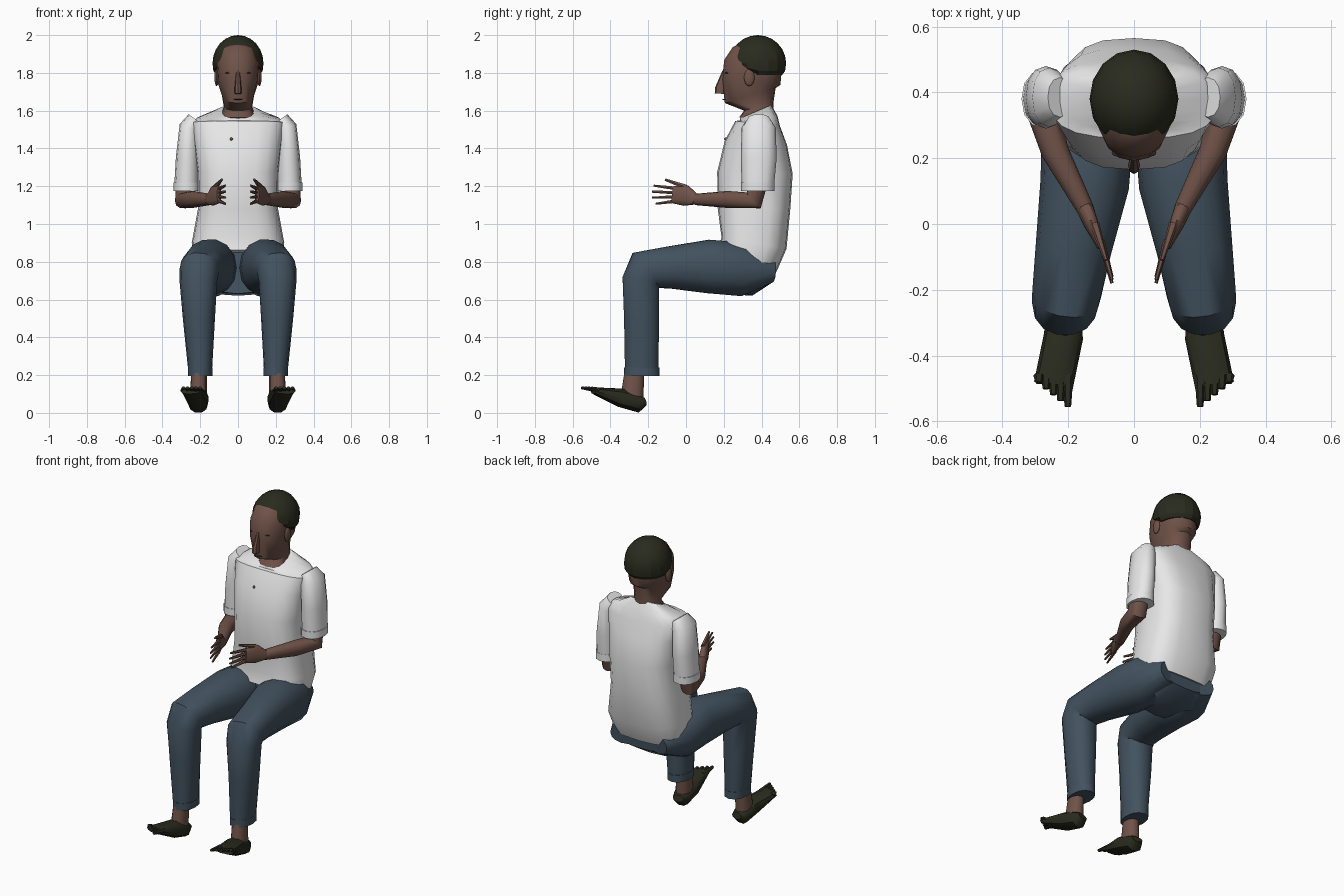
import bpy, bmesh, math
from mathutils import Vector

cube = bpy.data.objects.get("Cube")
if cube:
    bpy.data.objects.remove(cube, do_unlink=True)


def material(name, red, green, blue):
    mat = bpy.data.materials.new(name)
    mat.use_nodes = True
    mat.diffuse_color = (red, green, blue, 1)
    bsdf = mat.node_tree.nodes["Principled BSDF"]
    bsdf.inputs["Base Color"].default_value = mat.diffuse_color
    bsdf.inputs["Roughness"].default_value = 0.9
    return mat


skin = material("brown skin", 0.16, 0.085, 0.065)
cotton = material("white cotton", 0.8, 0.8, 0.8)
denim = material("blue denim", 0.055, 0.085, 0.115)
olive = material("dark olive", 0.023, 0.024, 0.013)
dark = material("dark brown", 0.05, 0.025, 0.02)


def finish(name, bm, mat, degrees=40):
    """Turn a bmesh into a shaded object with one material."""
    bmesh.ops.recalc_face_normals(bm, faces=bm.faces[:])
    mesh = bpy.data.meshes.new(name)
    bm.to_mesh(mesh)
    bm.free()
    mesh.materials.append(mat)
    obj = bpy.data.objects.new(name, mesh)
    bpy.context.collection.objects.link(obj)
    bpy.ops.object.select_all(action="DESELECT")
    obj.select_set(True)
    bpy.context.view_layer.objects.active = obj
    bpy.ops.object.shade_smooth_by_angle(angle=math.radians(degrees))


def soften(value, power):
    """Below a power of one, the circle becomes a rounded box."""
    return math.copysign(abs(value) ** power, value)


def tube(name, mat, joints, sides=12, power=0.9, flip=1):
    """Skin a path of (x, y, z, half width, half depth), each ring square to the path."""
    bm = bmesh.new()
    centres = [Vector(joint[:3]) for joint in joints]
    steps = [(b - a).normalized() for a, b in zip(centres, centres[1:])]
    loops = []
    for i, (centre, joint) in enumerate(zip(centres, joints)):
        along = (steps[max(i - 1, 0)] + steps[min(i, len(steps) - 1)]).normalized()
        across = (Vector((1, 0, 0)) - along * along.x).normalized()
        deep = along.cross(across)
        width, depth = joint[3:]
        loop = []
        for k in range(sides):
            angle = math.tau * k / sides
            point = (centre + across * width * soften(math.cos(angle), power)
                     + deep * depth * soften(math.sin(angle), power))
            loop.append(bm.verts.new((point.x * flip, point.y, point.z)))
        loops.append(loop)
    for low, high in zip(loops, loops[1:]):
        for k in range(sides):
            bm.faces.new((low[k], low[k - 1], high[k - 1], high[k]))
    bm.faces.new(loops[0])
    bm.faces.new(loops[-1])
    finish(name, bm, mat)


def band(name, mat, ring, flip=1):
    """Short hem wrapped around an upright ring."""
    x, y, z, width, depth = ring
    size = (width + 0.004, depth + 0.004)
    tube(name, mat, [(x, y, z + 0.03, *size), (x, y, z - 0.015, *size)], flip=flip)


def ball(name, mat, centre, size, flip=1):
    bm = bmesh.new()
    bmesh.ops.create_uvsphere(bm, u_segments=12, v_segments=8, radius=1)
    for v in bm.verts:
        x, y, z = (c + s * p for c, s, p in zip(centre, size, v.co))
        v.co = (x * flip, y, z)
    finish(name, bm, mat)


# Neck and head, leaning forward at the jaw
tube("head", skin, [
    (0, 0.375, 1.55, 0.1, 0.095),
    (0, 0.385, 1.62, 0.075, 0.08),
    (0, 0.34, 1.68, 0.085, 0.14),
    (0, 0.345, 1.75, 0.108, 0.155),
    (0, 0.355, 1.84, 0.115, 0.155),
    (0, 0.375, 1.91, 0.1, 0.13),
    (0, 0.38, 1.95, 0.07, 0.09)], sides=16)
tube("nose", skin, [
    (0, 0.205, 1.81, 0.01, 0.012),
    (0, 0.18, 1.72, 0.018, 0.026),
    (0, 0.178, 1.69, 0.018, 0.026)], sides=8)
ball("mouth", dark, (0, 0.203, 1.66), (0.025, 0.012, 0.003))

# Hair cap, with its lower edge rising towards the forehead
bm = bmesh.new()
bmesh.ops.create_uvsphere(bm, u_segments=16, v_segments=12, radius=0.15)
for v in bm.verts:
    forward = min(max(-v.co.y / 0.13, 0), 1)
    v.co = (v.co.x * 0.9, v.co.y + 0.38, 1.85 + max(v.co.z, 0.08 * forward - 0.06))
finish("hair", bm, olive, degrees=20)

# Shirt, from the tilted hem up to the sloping shoulders and neckline
tube("shirt_body", cotton, [
    (0, 0.325, 0.805, 0.235, 0.165),
    (0, 0.36, 0.9, 0.245, 0.175),
    (0, 0.36, 1.08, 0.212, 0.192),
    (0, 0.365, 1.27, 0.215, 0.2),
    (0, 0.37, 1.43, 0.235, 0.165),
    (0, 0.38, 1.53, 0.255, 0.12),
    (0, 0.385, 1.56, 0.22, 0.1),
    (0, 0.37, 1.595, 0.1, 0.09)], sides=20, power=0.7)
ball("shirt_button", skin, (-0.035, 0.21, 1.45), (0.008, 0.008, 0.008))

# Seat of the trousers, joining both legs
tube("trouser_seat", denim, [
    (0, 0.46, 0.75, 0.15, 0.06),
    (0, 0.36, 0.755, 0.2, 0.135),
    (0, 0.2, 0.77, 0.14, 0.14)], sides=16, power=0.7)

sleeve = [
    (0.225, 0.385, 1.555, 0.045, 0.06),
    (0.257, 0.385, 1.51, 0.055, 0.09),
    (0.267, 0.385, 1.35, 0.062, 0.095),
    (0.272, 0.38, 1.19, 0.066, 0.085)]
elbow = (0.28, 0.36, 1.125, 0.054, 0.055)
wrist = (0.15, 0.05, 1.13, 0.027, 0.03)
knuckles = (0.1, -0.07, 1.155, 0.012, 0.045)
leg = [
    (0.11, 0.46, 0.75, 0.09, 0.06),
    (0.14, 0.3, 0.76, 0.14, 0.145),
    (0.15, 0.12, 0.775, 0.135, 0.145),
    (0.185, -0.08, 0.77, 0.115, 0.115),
    (0.205, -0.215, 0.755, 0.105, 0.115),
    (0.21, -0.24, 0.7, 0.1, 0.1),
    (0.207, -0.235, 0.5, 0.085, 0.095),
    (0.2, -0.235, 0.21, 0.062, 0.09)]
shoe = [
    (0.205, -0.215, 0.06, 0.035, 0.02),
    (0.21, -0.25, 0.05, 0.052, 0.05),
    (0.215, -0.345, 0.08, 0.06, 0.052),
    (0.245, -0.49, 0.118, 0.06, 0.018)]

for side, flip in (("left", 1), ("right", -1)):
    # Ear and eye
    ball(side + "_ear", skin, (0.113, 0.335, 1.775), (0.012, 0.028, 0.045), flip)
    ball(side + "_eye", dark, (0.05, 0.217, 1.8), (0.018, 0.012, 0.004), flip)

    # Short sleeve with its cuff
    tube(side + "_sleeve", cotton, sleeve, flip=flip)
    band(side + "_sleeve_cuff", cotton, sleeve[-1], flip)

    # Bare arm bent at the elbow, then the palm
    tube(side + "_arm", skin, [
        (0.275, 0.38, 1.25, 0.05, 0.06), elbow,
        (0.24, 0.22, 1.13, 0.042, 0.045), wrist], flip=flip)
    tube(side + "_palm", skin, [wrist, (0.13, 0, 1.15, 0.022, 0.055), knuckles], flip=flip)

    # Four spread fingers and a raised thumb
    x, y, z = knuckles[:3]
    for i, length in enumerate((0.09, 0.11, 0.11, 0.1)):
        spread = i - 1.5
        tube(side + "_finger", skin, [
            (x, y + 0.02, z + spread * 0.022, 0.011, 0.011),
            (x - 0.033, y - length, z + spread * 0.032, 0.005, 0.006)], sides=6, flip=flip)
    tube(side + "_thumb", skin, [
        (x + 0.02, 0, z + 0.04, 0.015, 0.015),
        (x - 0.015, y - 0.04, z + 0.08, 0.006, 0.007)], sides=6, flip=flip)

    # Trouser leg bent at the knee, with its turned hem
    tube(side + "_trouser_leg", denim, leg, sides=14, flip=flip)
    band(side + "_trouser_cuff", denim, leg[-1], flip)

    # Ankle and upturned shoe
    tube(side + "_ankle", skin, [
        (0.205, -0.27, 0.25, 0.04, 0.05), (0.21, -0.285, 0.09, 0.045, 0.06)], flip=flip)
    tube(side + "_shoe", olive, shoe, sides=10, flip=flip)

    # Notched front edge of the shoe
    toe_x, toe_y, toe_z = shoe[-1][:3]
    for i in range(5):
        x = toe_x + (i - 2) * 0.022
        tube(side + "_shoe_toe", olive, [
            (x, toe_y + 0.03, toe_z, 0.017, 0.015),
            (x, toe_y - 0.065 + i * 0.018, toe_z + 0.015, 0.01, 0.008)], sides=6, flip=flip)
